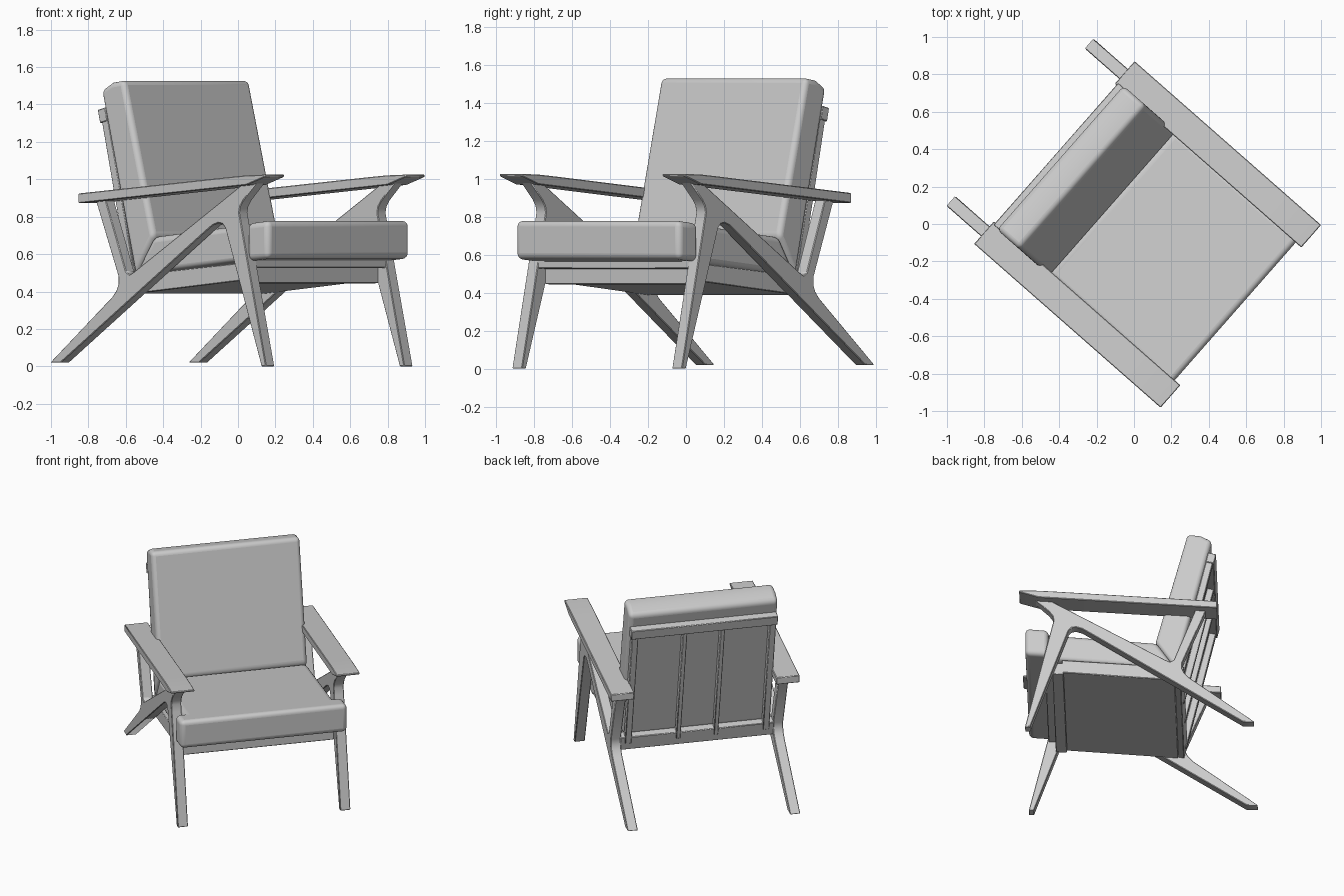
import bpy, bmesh, math
from mathutils import Matrix

if "Cube" in bpy.data.objects:
    bpy.data.objects.remove(bpy.data.objects["Cube"])

# Chair is modelled facing +x, then turned to its final heading
PLACE = Matrix.Rotation(math.radians(-41.3), 4, 'Z') @ Matrix.Translation((0, 0.006, 0))


def loft(name, ring_a, ring_b, bevel=0.004, segments=1):
    """Solid between two matching outlines, with rounded edges."""
    bm = bmesh.new()
    a = [bm.verts.new(p) for p in ring_a]
    b = [bm.verts.new(p) for p in ring_b]
    bm.faces.new(a)
    bm.faces.new(b[::-1])
    for i in range(len(a)):
        j = (i + 1) % len(a)
        bm.faces.new((a[j], a[i], b[i], b[j]))
    bmesh.ops.recalc_face_normals(bm, faces=bm.faces)
    bm.transform(PLACE)
    me = bpy.data.meshes.new(name)
    bm.to_mesh(me)
    bm.free()
    ob = bpy.data.objects.new(name, me)
    bpy.context.collection.objects.link(ob)
    mod = ob.modifiers.new("Rounding", 'BEVEL')
    mod.width, mod.segments = bevel, segments
    mod.limit_method, mod.angle_limit = 'ANGLE', math.radians(35)
    bpy.context.view_layer.objects.active = ob
    ob.select_set(True)
    bpy.ops.object.shade_smooth_by_angle(angle=math.radians(35))
    ob.select_set(False)
    return ob


def extrude_profile(name, pts, y0, y1, bevel=0.004, segments=1):
    """Extrude a side-view (x, z) outline between y0 and y1."""
    return loft(name, [(x, y0, z) for x, z in pts], [(x, y1, z) for x, z in pts],
                bevel, segments)


# Side outlines
side_frame = [(-0.82, 0.02), (-0.745, 0.02), (0.28, 0.718), (0.335, 0.754),
              (0.375, 0.767), (0.405, 0.762), (0.425, 0.74), (0.683, 0.0),
              (0.717, 0.0), (0.537, 0.77), (0.525, 0.82), (0.532, 0.855),
              (0.555, 0.888), (0.648, 0.98), (0.545, 0.972), (-0.225, 0.505),
              (-0.255, 0.49), (-0.28, 0.505), (-0.425, 0.89), (-0.497, 0.89),
              (-0.335, 0.48), (-0.335, 0.44), (-0.35, 0.405), (-0.38, 0.37)]
arm = [(-0.572, 0.872), (0.625, 0.97), (0.755, 1.013), (0.755, 1.025),
       (0.62, 1.021), (0.50, 1.012), (-0.572, 0.924)]

# Mirrored side parts
for s, label in ((-1, "right"), (1, "left")):
    extrude_profile(label + "_leg_frame", side_frame, s * 0.525, s * 0.595)
    extrude_profile(label + "_armrest", arm, s * 0.49, s * 0.65)

# Seat cushion: T-shaped plan that wraps in front of the legs, mitred at the back
half = [(-0.165, 0.512), (0.56, 0.512), (0.56, 0.575), (0.715, 0.575)]
plan = half + [(x, -y) for x, y in reversed(half)]
top = [(x, y, 0.78 + 0.1 * (x - 0.72)) for x, y in plan]
bottom = [(x if x > 0 else -0.30, y, 0.577 + 0.09 * ((x if x > 0 else -0.30) - 0.72))
          for x, y in plan]
loft("seat_cushion", bottom, top, 0.035, 5)

# Back cushion with a crowned top
extrude_profile("back_cushion",
                [(-0.295, 0.485), (-0.155, 0.695), (-0.370, 1.53), (-0.46, 1.517),
                 (-0.535, 1.475)], -0.512, 0.512, 0.028, 5)

# Seat base and front rails
extrude_profile("seat_base",
                [(-0.285, 0.388), (0.47, 0.458), (0.47, 0.553), (-0.30, 0.487)],
                -0.525, 0.525)
extrude_profile("front_rail_lower",
                [(0.46, 0.442), (0.535, 0.445), (0.535, 0.53), (0.46, 0.53)], -0.525, 0.525)
extrude_profile("front_rail_upper",
                [(0.52, 0.525), (0.585, 0.527), (0.585, 0.58), (0.52, 0.575)], -0.54, 0.54)


# Backrest frame follows the slope of the back cushion
def back_strip(name, z0, z1, near, far, y0, y1):
    line = lambda z, off: (-0.30 - 0.228 * (z - 0.49) - off, z - off * 0.25)
    extrude_profile(name, [line(z0, near), line(z0, far), line(z1, far), line(z1, near)],
                    y0, y1)


back_strip("back_top_rail", 1.315, 1.385, 0.004, 0.058, -0.505, 0.505)
back_strip("back_bottom_rail", 0.40, 0.50, -0.02, 0.045, -0.53, 0.53)
for i, y in enumerate((-0.475, -0.13, 0.13, 0.475)):
    w = 0.022 if abs(y) > 0.3 else 0.015
    back_strip(f"back_slat_{i + 1}", 0.45, 1.35, 0.004, 0.05, y - w, y + w)
